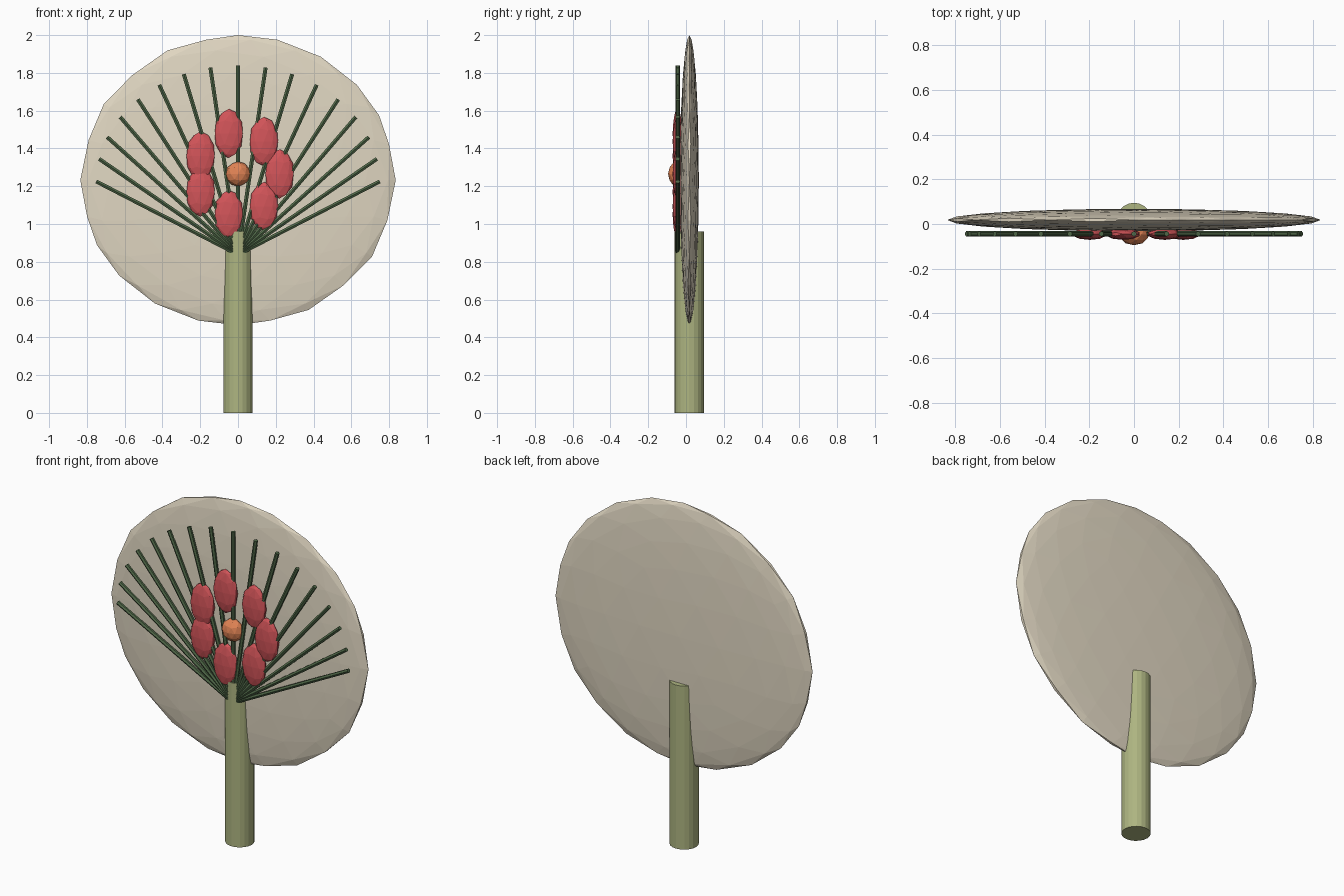
import bpy
from math import sin, cos, pi
from mathutils import Vector

if "Cube" in bpy.data.objects:
    bpy.data.objects.remove(bpy.data.objects["Cube"])


def paint(name, color):
    mat = bpy.data.materials.new(name)
    mat.diffuse_color = (*color, 1)
    mat.use_nodes = True
    mat.node_tree.nodes["Principled BSDF"].inputs["Base Color"].default_value = mat.diffuse_color
    return mat


paper = paint("paper", (0.75, 0.68, 0.54))
bamboo = paint("bamboo", (0.42, 0.46, 0.22))
green = paint("dark_green", (0.08, 0.14, 0.065))
red = paint("red", (0.65, 0.09, 0.10))
orange = paint("orange", (0.76, 0.23, 0.09))


def finish(name, mat):
    ob = bpy.context.object
    ob.name = name
    ob.data.materials.append(mat)
    return ob


def ball(name, loc, size, mat, level=2):
    bpy.ops.mesh.primitive_ico_sphere_add(subdivisions=level, radius=1, location=loc)
    finish(name, mat).scale = size


def rod(name, a, b, radius, sides, mat):
    a, b = Vector(a), Vector(b)
    bpy.ops.mesh.primitive_cylinder_add(vertices=sides, radius=radius,
                                        depth=(b - a).length, location=(a + b) / 2)
    ob = finish(name, mat)
    ob.rotation_euler = (0, math_angle(b - a), 0)


def math_angle(d):
    # tilt about y that turns the z axis onto d
    return Vector((d.z, d.x)).angle_signed(Vector((1, 0)))


# Fan leaf and handle
ball("fan_leaf", (0, 0.018, 1.232), (0.835, 0.05, 0.768), paper, 3)
rod("handle", (0, 0.017, 0), (0, 0.017, 0.96), 0.078, 20, bamboo)

# Ribs spreading to an elliptical arc
for i in range(-8, 9):
    t = i * pi / 16
    rod(f"rib_{i + 9}", (0, -0.044, 0.838),
        (0.75 * sin(t), -0.044, 1.225 + 0.615 * cos(t)), 0.012, 6, green)

# Flower: seven petals around a centre
for i in range(7):
    a = 2 * pi * i / 7
    ball(f"petal_{i + 1}", (0.22 * cos(a), -0.045, 1.265 + 0.22 * sin(a)),
         (0.078, 0.026, 0.13), red)
ball("flower_centre", (0, -0.047, 1.265), (0.066, 0.048, 0.066), orange)
